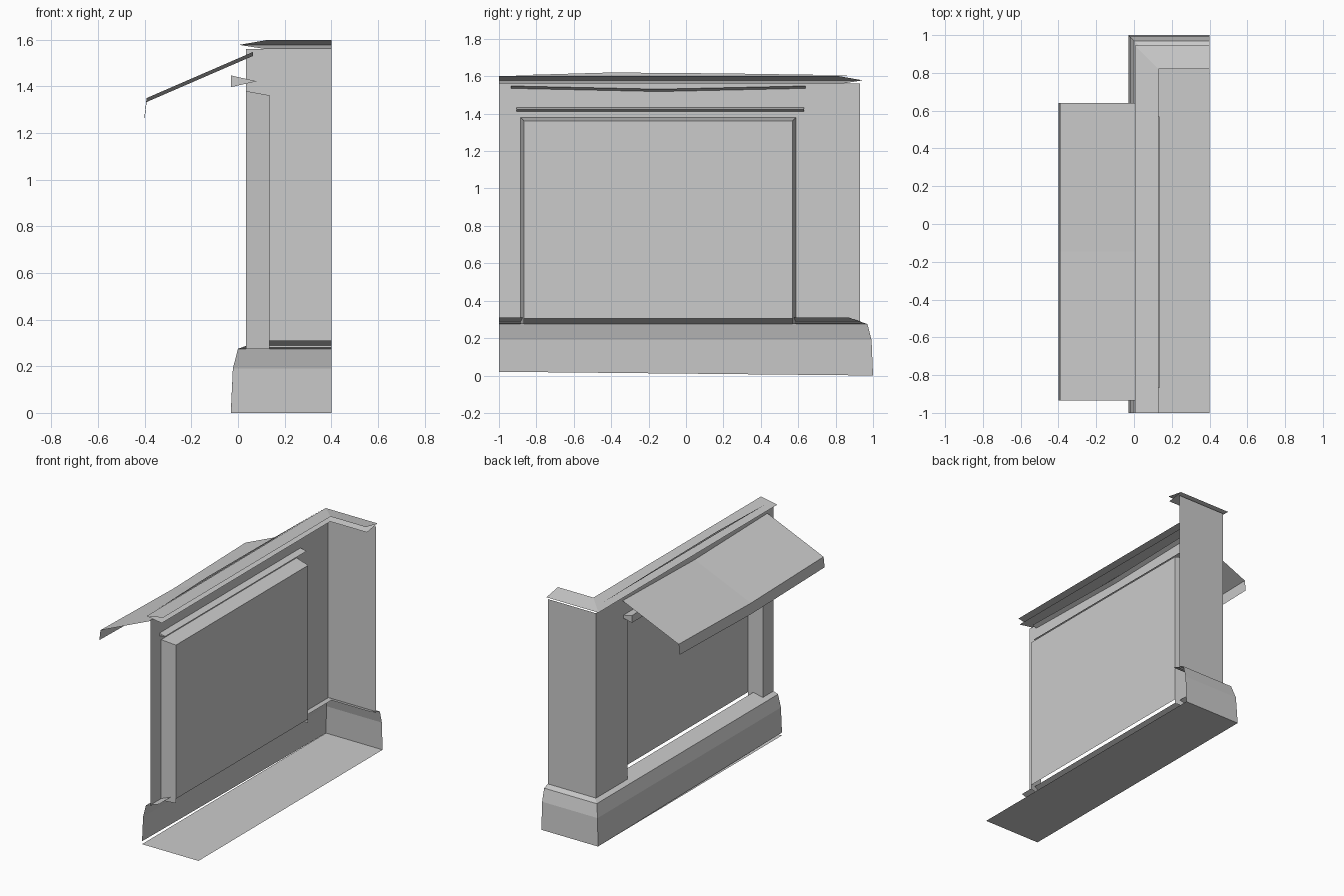
import bpy

if "Cube" in bpy.data.objects:
    bpy.data.objects.remove(bpy.data.objects["Cube"])


def make(name, verts, faces):
    me = bpy.data.meshes.new(name)
    me.from_pydata(verts, [], faces)
    me.update()
    ob = bpy.data.objects.new(name, me)
    bpy.context.collection.objects.link(ob)
    return ob


def corner_sweep(name, profile, k, start_lift=0.0):
    """Sweep an (x, z) profile along the facade and around the mitred corner."""
    verts, faces = [], []
    for i, (x, z) in enumerate(profile):
        lift = start_lift if i == 0 else 0.0
        verts += [(x, -1, z + lift), (x, k - x, z), (0.4, k - x, z)]
    for i in range(len(profile) - 1):
        a, b = 3 * i, 3 * i + 3
        faces += [(a, b, b + 1, a + 1), (a + 1, b + 1, b + 2, a + 2)]
    return make(name, verts, faces)


def wall_rect(name, rects, x):
    """Flat facade rectangles (y0, y1, z0, z1) facing -x."""
    verts, faces = [], []
    for y0, y1, z0, z1 in rects:
        n = len(verts)
        verts += [(x, y0, z0), (x, y0, z1), (x, y1, z1), (x, y1, z0)]
        faces.append((n, n + 1, n + 2, n + 3))
    return make(name, verts, faces)


WX, WY = 0.035, 0.93
Y0, Y1, ZT = -0.885, 0.588, 1.38

# Floor plate and flared plinth with sloping ledge
make("floor_plate", [(-0.03, -1, 0), (-0.03, 1, 0), (0.4, 1, 0), (0.4, -1, 0)], [(0, 1, 2, 3)])
corner_sweep("plinth", [(-0.03, 0), (-0.022, 0.19), (0, 0.275), (0.1, 0.31)], 0.97, 0.02)

# Facade around the window, and the return wall
wall_rect("front_wall", [(-1, Y0, 0.28, ZT), (Y1, WY, 0.28, ZT), (-1, WY, ZT, 1.56)], WX)
make("end_wall", [(WX, WY, 0.28), (WX, WY, 1.56), (0.4, WY, 1.56), (0.4, WY, 0.28)], [(0, 1, 2, 3)])

# Tapered window reveal and pane
t, GX = 0.018, 0.135
outer = [(WX, Y0, 0.275), (WX, Y0, ZT), (WX, Y1, ZT), (WX, Y1, 0.275)]
inner = [(GX, Y0 + t, 0.275), (GX, Y0 + t, ZT - t), (GX, Y1 - t, ZT - t), (GX, Y1 - t, 0.275)]
make("window_reveal", outer + inner, [(i, i + 4, i + 5, i + 1) for i in range(3)])
wall_rect("window_pane", [(Y0 + t, Y1 - t, 0.305, ZT - t)], GX)

# Cornice: V-shaped overhang, with a thin ridge in the wall plane
corner_sweep("cornice", [(0.12, 1.56), (0.005, 1.578), (0.13, 1.60)], 0.95)
make("cornice_ridge", [(WX, -0.92, 1.605), (WX, -0.4, 1.62), (WX, 0.2, 1.615), (WX, 0.88, 1.605)],
     [(0, 1, 2, 3)])

# Sagging awning with front valance
verts = []
for y, sag in ((-0.935, 0), (-0.145, 0.017), (0.64, 0)):
    verts += [(0.065, y, 1.548 - sag), (-0.392, y, 1.35 - sag), (-0.4, y, 1.28 - sag)]
make("awning", verts, [(a, a + 3, a + 4, a + 1) for a in (0, 1, 3, 4)])

# Wedge-shaped rail under the awning
tri = [(-0.03, 1.397), (-0.03, 1.447), (0.08, 1.422)]
make("awning_rail", [(x, y, z) for y in (-0.905, 0.63) for x, z in tri],
     [(0, 1, 2), (5, 4, 3)] + [(i, i + 3, (i + 1) % 3 + 3, (i + 1) % 3) for i in range(3)])
